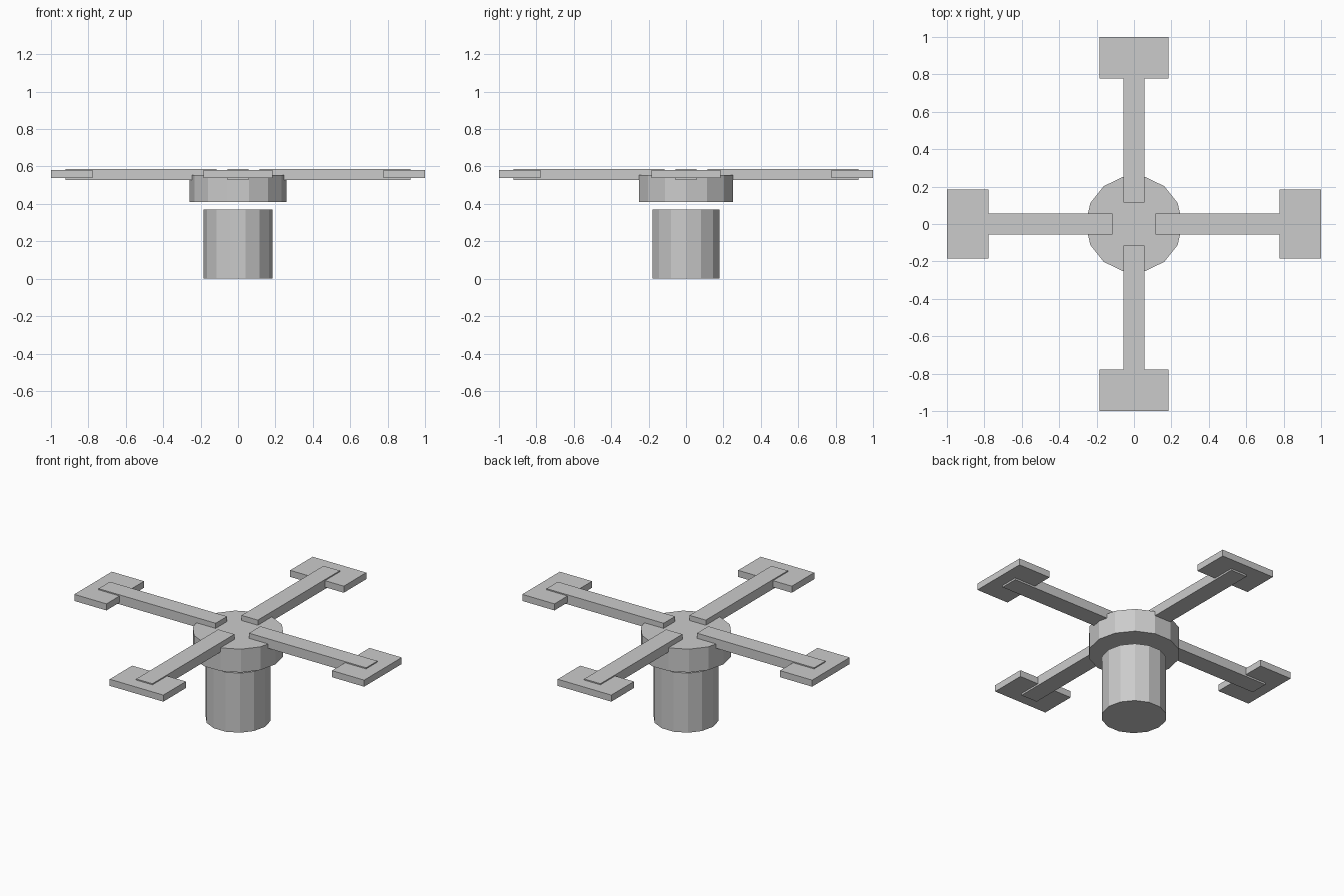
import bpy, math
from mathutils import Matrix

if "Cube" in bpy.data.objects:
    bpy.data.objects.remove(bpy.data.objects["Cube"])

grey = bpy.data.materials.new("plain grey")
grey.diffuse_color = (0.6, 0.6, 0.6, 1)
grey.use_nodes = True
grey.node_tree.nodes["Principled BSDF"].inputs["Base Color"].default_value = grey.diffuse_color


def cylinder(name, radius, z0, z1):
    # 14-sided drum with a corner on the x axis
    bpy.ops.mesh.primitive_cylinder_add(vertices=14, radius=radius, depth=z1 - z0)
    ob = bpy.context.object
    ob.name = name
    ob.data.transform(Matrix.Rotation(math.pi / 2, 4, 'Z'))
    ob.location = (0, 0, (z0 + z1) / 2)
    ob.data.materials.append(grey)


def box(name, x0, x1, width, z0, z1, angle):
    # Box lying along +x, then swung around the hub
    bpy.ops.mesh.primitive_cube_add(size=1)
    ob = bpy.context.object
    ob.name = name
    ob.data.transform(Matrix.Rotation(angle, 4, 'Z')
                      @ Matrix.Translation(((x0 + x1) / 2, 0, (z0 + z1) / 2))
                      @ Matrix.Diagonal((x1 - x0, width, z1 - z0, 1)))
    ob.data.materials.append(grey)


# Base drum and the wider hub floating just above it
cylinder("base_drum", 0.185, 0, 0.371)
cylinder("hub", 0.259, 0.41, 0.555)

# Four arms, each with a flat end pad
for i, side in enumerate(("right", "back", "left", "front")):
    a = i * math.pi / 2
    box(side + "_arm", 0.115, 0.923, 0.112, 0.528, 0.587, a)
    box(side + "_pad", 0.778, 1.0, 0.37, 0.539, 0.58, a)
